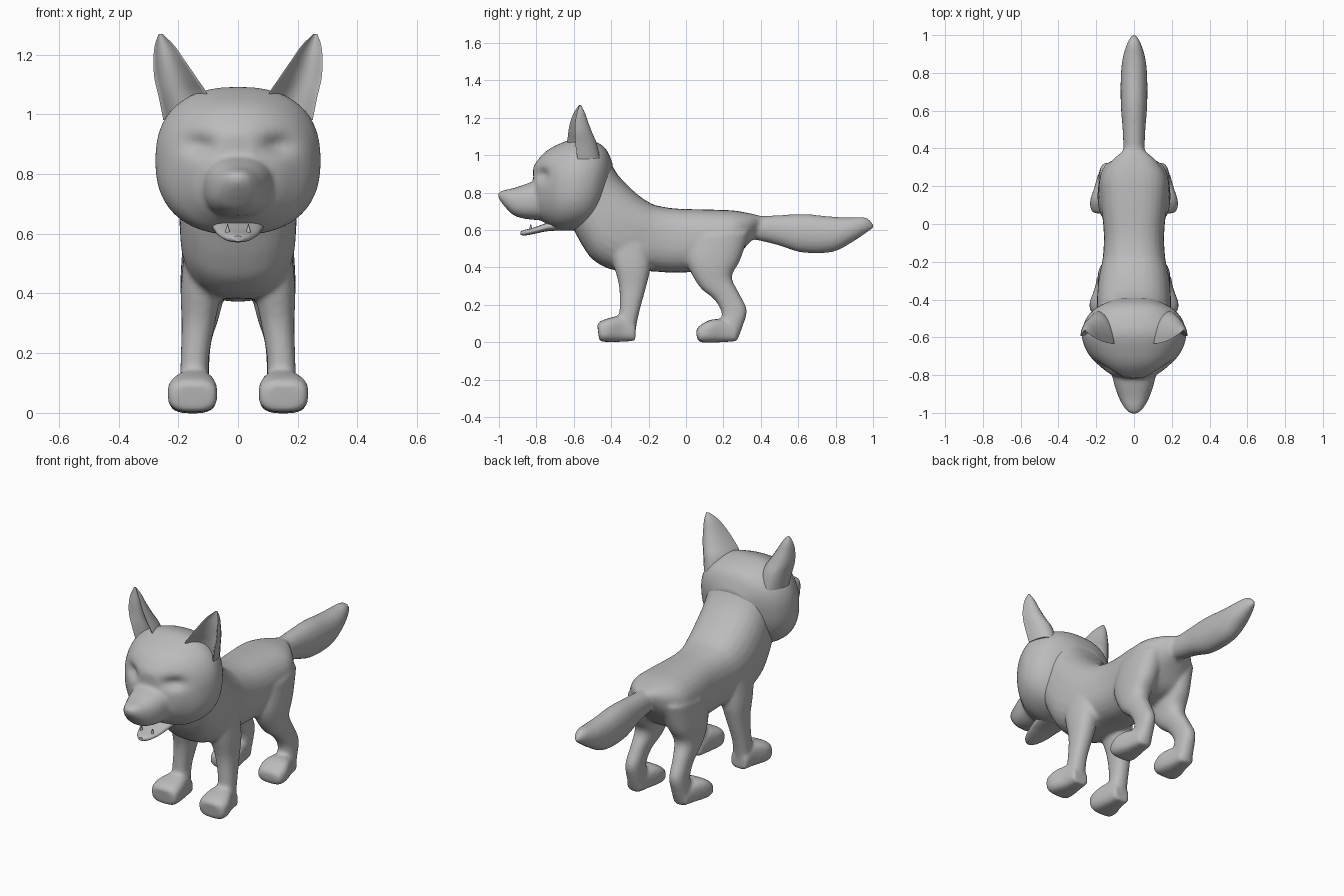
import bpy, bmesh, math
from mathutils import Vector

fur = bpy.data.materials.new("grey_fur")
fur.diffuse_color = (0.5, 0.5, 0.5, 1)


def spline(rows, steps=4):
    """Smoothly interpolate a list of number tuples."""
    out = []
    for i in range(len(rows) - 1):
        a, b, c, d = (rows[min(max(k, 0), len(rows) - 1)] for k in range(i - 1, i + 3))
        for s in range(steps):
            t = s / steps
            out.append([0.5 * (2 * q + (r - p) * t + (2 * p - 5 * q + 4 * r - u) * t * t
                               + (3 * q - p - 3 * r + u) * t ** 3)
                        for p, q, r, u in zip(a, b, c, d)])
    return out + [list(rows[-1])]


def skin(bm, rings):
    """Join closed rings of points into a capped tube."""
    vs = [[bm.verts.new(p) for p in ring] for ring in rings]
    n = len(vs[0])
    for a, b in zip(vs, vs[1:]):
        for i in range(n):
            j = (i + 1) % n
            bm.faces.new((a[i], a[j], b[j], b[i]))
    bm.faces.new(vs[0][::-1])
    bm.faces.new(vs[-1])


def loft(bm, rows, p=2.3, side=1, n=28):
    """Rows: y, z of one edge, y, z of the opposite edge, centre x, half width."""
    rings = []
    for ty, tz, by, bz, xc, w in spline(rows):
        ring = []
        for i in range(n):
            a = 2 * math.pi * i / n
            c, s = math.cos(a), math.sin(a)
            u = math.copysign(abs(c) ** (2 / p), c)
            v = math.copysign(abs(s) ** (2 / p), s)
            ring.append((side * (xc + w * u), (ty + by) / 2 + v * (ty - by) / 2,
                         (tz + bz) / 2 + v * (tz - bz) / 2))
        rings.append(ring)
    skin(bm, rings)


def finish(bm, name, fuse=0):
    bmesh.ops.recalc_face_normals(bm, faces=bm.faces)
    me = bpy.data.meshes.new(name)
    bm.to_mesh(me)
    bm.free()
    me.materials.append(fur)
    ob = bpy.data.objects.new(name, me)
    bpy.context.collection.objects.link(ob)
    if fuse:
        m = ob.modifiers.new("fuse", 'REMESH')
        m.mode = 'VOXEL'
        m.voxel_size = fuse
        m.use_smooth_shade = True
        m = ob.modifiers.new("soften", 'SMOOTH')
        m.factor = 0.5
        m.iterations = 5
    else:
        bpy.ops.object.select_all(action='DESELECT')
        ob.select_set(True)
        bpy.context.view_layer.objects.active = ob
        bpy.ops.object.shade_smooth_by_angle(angle=math.radians(50))
    return ob


# Torso and neck
bm = bmesh.new()
loft(bm, [(.40, .675, .36, .555, 0, .06), (.34, .69, .31, .50, 0, .125),
          (.25, .705, .24, .42, 0, .175), (.12, .71, .12, .385, 0, .175),
          (-.05, .715, -.05, .372, 0, .16), (-.15, .73, -.20, .38, 0, .165),
          (-.20, .75, -.38, .385, 0, .185), (-.27, .80, -.49, .435, 0, .195),
          (-.36, .89, -.55, .51, 0, .195), (-.43, 1.0, -.60, .60, 0, .185),
          (-.50, 1.03, -.64, .66, 0, .14)], 2.5)

# Tail
loft(bm, [(.28, .685, .28, .56, 0, .06), (.38, .675, .36, .55, 0, .056),
          (.50, .68, .49, .52, 0, .06), (.64, .685, .62, .48, 0, .07),
          (.78, .672, .78, .482, 0, .07), (.88, .668, .88, .53, 0, .06),
          (.96, .668, .96, .582, 0, .035), (1.004, .632, 1.004, .612, 0, .008)], 2.1)

for side in (1, -1):
    # Front leg and paw
    loft(bm, [(-.43, .55, -.18, .55, .095, .085), (-.39, .42, -.19, .40, .122, .07),
              (-.358, .30, -.212, .30, .133, .056), (-.355, .18, -.245, .18, .145, .047),
              (-.36, .10, -.265, .09, .145, .05), (-.36, .03, -.275, .01, .145, .05)],
         2.3, side)
    loft(bm, [(-.27, .09, -.27, .008, .145, .05), (-.34, .14, -.34, .003, .145, .063),
              (-.41, .13, -.42, .002, .152, .083), (-.462, .11, -.457, .006, .152, .078),
              (-.474, .09, -.466, .025, .152, .06)], 3, side)
    # Hind leg and paw
    loft(bm, [(.02, .56, .34, .59, .10, .085), (.005, .43, .29, .44, .115, .078),
              (.07, .30, .245, .35, .125, .062), (.15, .23, .285, .26, .135, .047),
              (.19, .16, .325, .175, .14, .044), (.185, .10, .305, .09, .142, .047),
              (.19, .04, .275, .012, .145, .047)], 2.3, side)
    loft(bm, [(.27, .08, .27, .006, .145, .045), (.20, .12, .20, .001, .148, .06),
              (.13, .12, .12, -.002, .152, .08), (.075, .09, .075, .002, .152, .076),
              (.055, .07, .058, .02, .152, .058)], 3, side)
finish(bm, "body", 0.011)

# Skull with sunken eye sockets
bm = bmesh.new()
loft(bm, [(-.39, .95, -.43, .74, 0, .12), (-.425, 1.03, -.47, .67, 0, .20),
          (-.48, 1.07, -.53, .615, 0, .255), (-.58, 1.092, -.60, .598, 0, .277),
          (-.68, 1.06, -.68, .60, 0, .247), (-.75, 1.02, -.74, .63, 0, .19),
          (-.80, .965, -.79, .67, 0, .125), (-.818, .93, -.812, .75, 0, .06)], 2.4, n=56)
for side in (1, -1):
    eye = Vector((side * .135, -.78, .895))
    for v in bm.verts:
        d = v.co - eye
        k = math.exp(-(d.x / .055) ** 2 - (d.y / .09) ** 2 - (d.z / .032) ** 2)
        v.co += Vector((-side * .012, .032, 0)) * k

# Muzzle
loft(bm, [(-.70, .87, -.70, .645, 0, .13), (-.80, .862, -.78, .652, 0, .118),
          (-.86, .845, -.86, .66, 0, .102), (-.92, .825, -.92, .678, 0, .08),
          (-.97, .814, -.96, .715, 0, .056), (-1.0, .802, -.985, .745, 0, .032),
          (-1.005, .79, -1.0, .765, 0, .012)], 2.4)
finish(bm, "head", 0.011)

# Lower jaw
bm = bmesh.new()
loft(bm, [(-.66, .66, -.66, .598, 0, .09), (-.74, .64, -.74, .594, 0, .082),
          (-.81, .615, -.81, .58, 0, .065), (-.86, .602, -.86, .571, 0, .042),
          (-.885, .592, -.885, .574, 0, .016)], 2.3, n=20)
finish(bm, "lower_jaw")

# Lower teeth
bm = bmesh.new()
for side in (1, -1):
    skin(bm, [[(side * .035 + r * math.cos(a), -.83 + r * math.sin(a), z)
               for a in [math.tau * i / 8 for i in range(8)]]
              for r, z in ((.009, .595), (.006, .615), (.001, .632))])
finish(bm, "lower_teeth")

# Ears: crescent rings give a cup that opens forward and slightly outward
for side, name in ((1, "right_ear"), (-1, "left_ear")):
    bm = bmesh.new()
    rings = []
    for z, x0, x1, yc, d in spline([(.98, .09, .25, -.60, .14), (1.06, .10, .266, -.612, .135),
                                    (1.12, .137, .28, -.612, .11), (1.18, .178, .283, -.605, .08),
                                    (1.23, .213, .279, -.59, .048),
                                    (1.268, .252, .266, -.57, .008)]):
        xc, w = (x0 + x1) / 2, (x1 - x0) / 2
        ring = []
        for i in range(24):
            a = math.tau * i / 24
            c, s = math.cos(a), math.sin(a)
            depth = s if s >= 0 else -.45 * s * s
            if s < 0:
                depth = .45 * s * s
            ring.append((side * (xc + w * c * (1 if s >= 0 else .93)),
                         yc + d * depth + .25 * w * c, z))
        rings.append(ring)
    skin(bm, rings)
    finish(bm, name)
